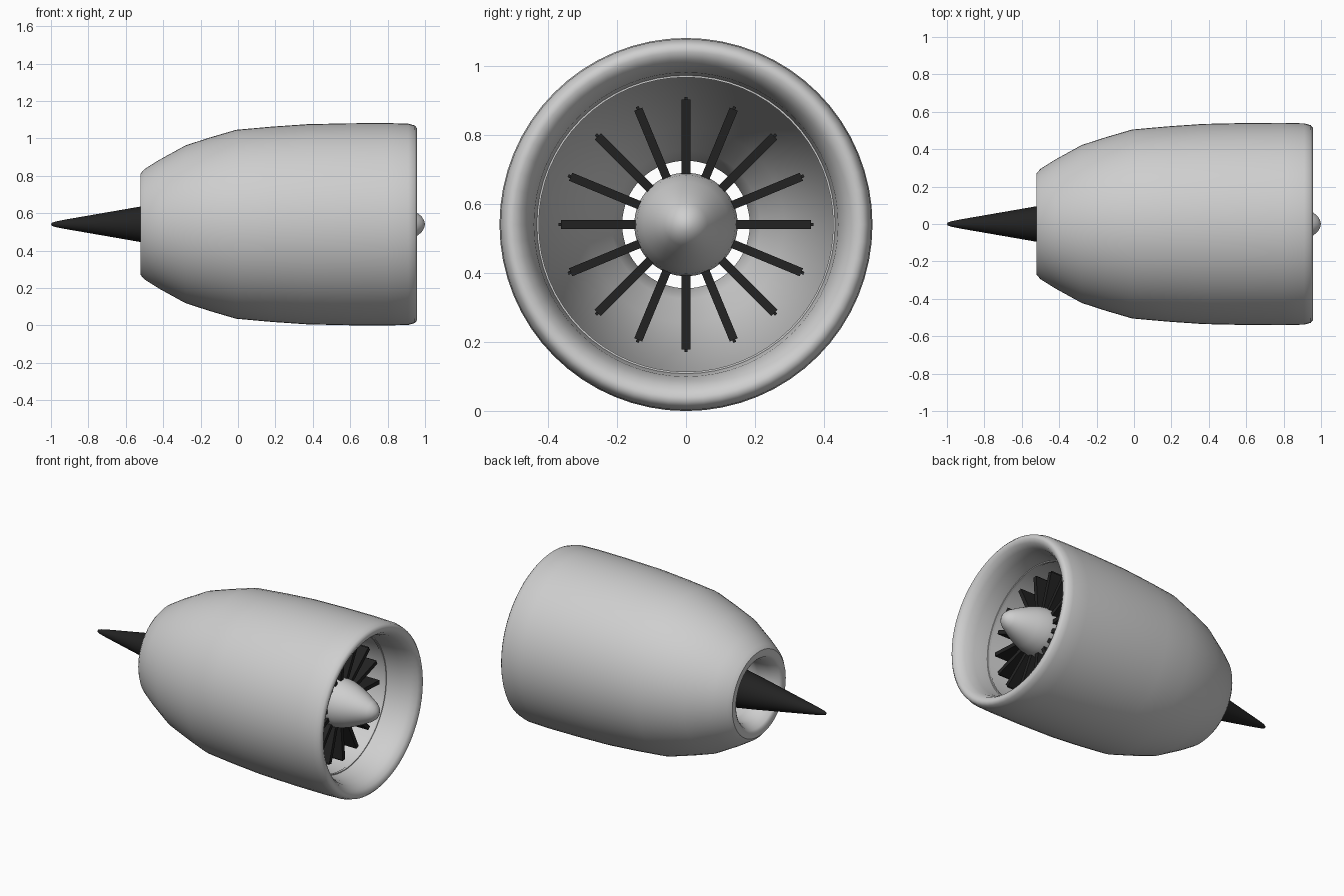
import bpy, bmesh, math
from mathutils import Matrix

if "Cube" in bpy.data.objects:
    bpy.data.objects.remove(bpy.data.objects["Cube"])

CZ = 0.541   # height of the engine axis


def material(name, c):
    m = bpy.data.materials.new(name)
    m.diffuse_color = (c, c, c, 1)
    m.use_nodes = True
    m.node_tree.nodes["Principled BSDF"].inputs["Base Color"].default_value = m.diffuse_color
    return m


GREY = material("light_grey", 0.62)
DARK = material("near_black", 0.016)


def finish(bm, name, mat, angle=40):
    bmesh.ops.recalc_face_normals(bm, faces=bm.faces[:])
    me = bpy.data.meshes.new(name)
    bm.to_mesh(me)
    bm.free()
    me.materials.append(mat)
    ob = bpy.data.objects.new(name, me)
    ob.location.z = CZ
    bpy.context.collection.objects.link(ob)
    bpy.ops.object.select_all(action='DESELECT')
    ob.select_set(True)
    bpy.context.view_layer.objects.active = ob
    bpy.ops.object.shade_smooth_by_angle(angle=math.radians(angle))
    return ob


def lathe(name, profile, mat, closed=False, n=64):
    """Revolve (x, radius) points around the x axis."""
    bm = bmesh.new()
    rings = []
    for x, r in profile:
        if r == 0:
            rings.append([bm.verts.new((x, 0, 0))] * n)
        else:
            rings.append([bm.verts.new((x, r * math.cos(2 * math.pi * i / n),
                                        r * math.sin(2 * math.pi * i / n))) for i in range(n)])
    pairs = list(zip(rings, rings[1:]))
    if closed:
        pairs.append((rings[-1], rings[0]))
    for a, b in pairs:
        for i in range(n):
            j = (i + 1) % n
            quad = list(dict.fromkeys((a[i], a[j], b[j], b[i])))
            bm.faces.new(quad)
    return finish(bm, name, mat)


# Nacelle: outer skin, rounded intake lip, inner duct, exhaust throat
lathe("nacelle", [
    (-0.52, 0.255), (-0.52, 0.272), (-0.50, 0.295), (-0.42, 0.345), (-0.28, 0.422),
    (-0.15, 0.464), (-0.01, 0.505), (0.18, 0.522), (0.37, 0.535), (0.60, 0.54),
    (0.80, 0.541), (0.91, 0.538), (0.945, 0.528), (0.956, 0.515), (0.957, 0.50),
    (0.945, 0.478), (0.91, 0.456), (0.85, 0.441), (0.75, 0.432), (0.45, 0.415),
    (0.10, 0.365), (-0.18, 0.285), (-0.30, 0.215), (-0.38, 0.185), (-0.46, 0.195),
    (-0.51, 0.22), (-0.52, 0.235)], GREY, closed=True)

# Thin seam ring where the intake lip meets the duct
lathe("intake_seam_ring", [(0.755, 0.436), (0.755, 0.427), (0.74, 0.427), (0.74, 0.436)],
      GREY, closed=True)

# Spinner nose
lathe("spinner", [
    (1.0, 0), (0.995, 0.02), (0.982, 0.042), (0.957, 0.062), (0.90, 0.092), (0.83, 0.124),
    (0.77, 0.143), (0.72, 0.15), (0.66, 0.148), (0.60, 0.135), (0.60, 0)], GREY)

# Tail cone running forward to the hub
lathe("tail_cone", [
    (-1.0, 0), (-0.995, 0.008), (-0.975, 0.015), (-0.93, 0.024), (-0.52, 0.095),
    (-0.24, 0.14), (0.62, 0.14), (0.62, 0)], DARK)

# Fan blades: one tapered slab repeated around the axis
bm = bmesh.new()
COUNT = 16
for k in range(COUNT):
    made = bmesh.ops.create_cube(bm, size=1)["verts"]
    for v in made:
        tip = v.co.z > 0
        chord = 0.13 if tip else 0.10
        v.co = (0.69 + v.co.x * chord, v.co.y * 0.025, 0.37 if tip else 0.12)
    edges = list({e for v in made for e in v.link_edges
                  if all(w.co.z > 0.3 for w in e.verts)})
    out = bmesh.ops.bevel(bm, geom=edges, offset=0.008, segments=2, affect='EDGES')
    verts = {v for v in made if v.is_valid} | set(out["verts"])
    bmesh.ops.rotate(bm, verts=list(verts), cent=(0, 0, 0),
                     matrix=Matrix.Rotation(2 * math.pi * k / COUNT, 3, 'X'))
finish(bm, "fan_blades", DARK)
